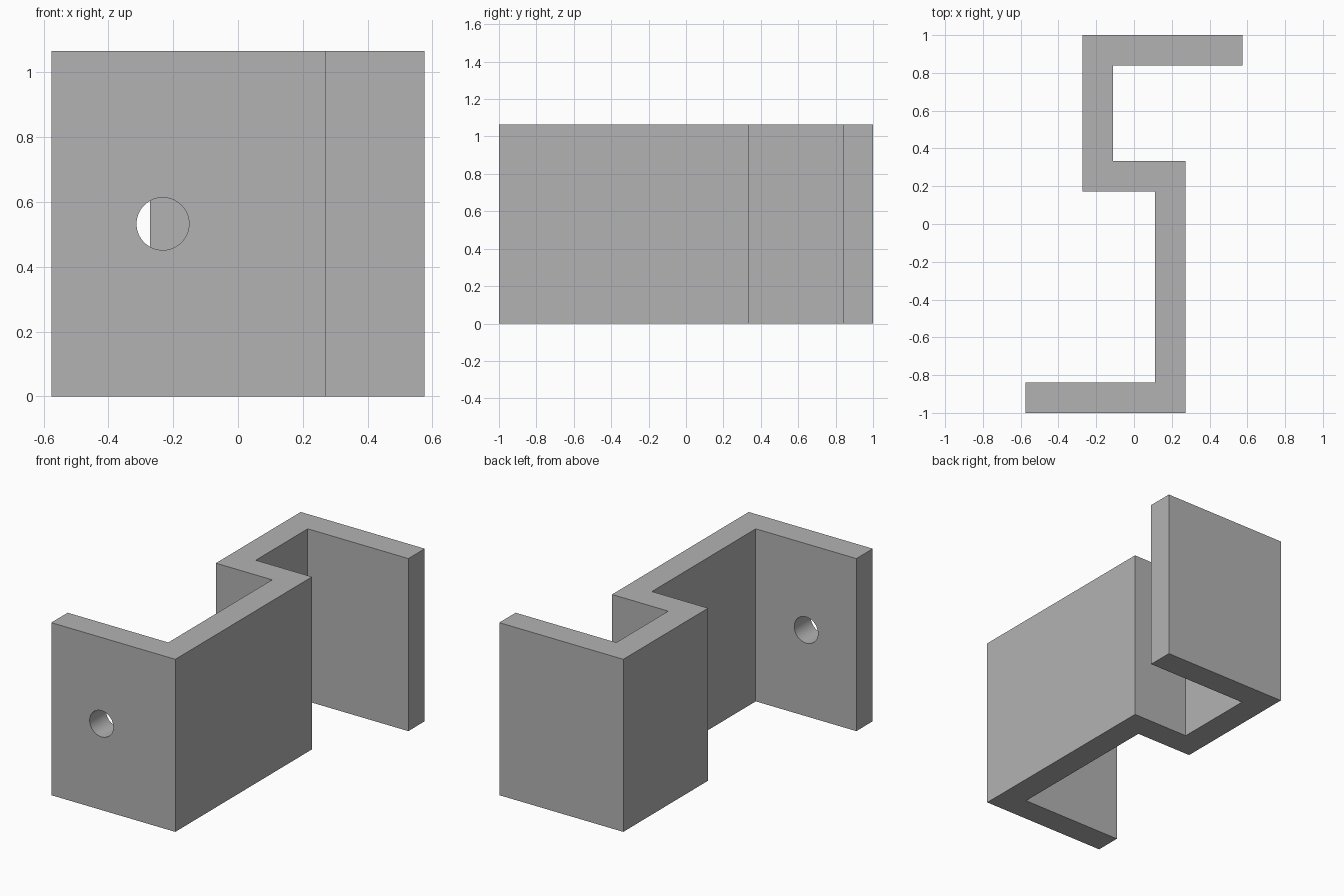
import bpy
import bmesh
from math import radians

cube = bpy.data.objects.get("Cube")
if cube:
    bpy.data.objects.remove(cube, do_unlink=True)

HEIGHT = 1.065
WALL = 0.16
HALF_WIDTH = 0.575   # reach of the two flanges
STEP = 0.272         # outer faces of the upright walls
JOG_BACK = 0.333     # rear face of the middle jog
HOLE_X, HOLE_RADIUS = -0.232, 0.081

# Single plain grey finish
grey = bpy.data.materials.new("plain grey")
grey.use_nodes = True
colour = (0.45, 0.45, 0.45, 1)
grey.diffuse_color = colour
grey.node_tree.nodes["Principled BSDF"].inputs["Base Color"].default_value = colour

# Stepped bracket: closed profile extruded upwards
inner = STEP - WALL
profile = [
    (-HALF_WIDTH, -1), (STEP, -1), (STEP, JOG_BACK), (-inner, JOG_BACK),
    (-inner, 1 - WALL), (HALF_WIDTH, 1 - WALL), (HALF_WIDTH, 1), (-STEP, 1),
    (-STEP, JOG_BACK - WALL), (inner, JOG_BACK - WALL),
    (inner, WALL - 1), (-HALF_WIDTH, WALL - 1),
]
bm = bmesh.new()
base = bm.faces.new([bm.verts.new((x, y, 0)) for x, y in profile])
result = bmesh.ops.extrude_face_region(bm, geom=[base])
top = [v for v in result["geom"] if isinstance(v, bmesh.types.BMVert)]
bmesh.ops.translate(bm, verts=top, vec=(0, 0, HEIGHT))
bmesh.ops.recalc_face_normals(bm, faces=bm.faces)
mesh = bpy.data.meshes.new("stepped_bracket")
bm.to_mesh(mesh)
bm.free()
bracket = bpy.data.objects.new("stepped_bracket", mesh)
bpy.context.collection.objects.link(bracket)
mesh.materials.append(grey)

# Round bolt hole through the front flange
bpy.ops.mesh.primitive_cylinder_add(
    vertices=64, radius=HOLE_RADIUS, depth=WALL * 2,
    location=(HOLE_X, WALL / 2 - 1, HEIGHT / 2), rotation=(radians(90), 0, 0))
cutter = bpy.context.object
cutter.name = "bolt_hole_cutter"
cutter.data.materials.append(grey)
cutter.hide_render = True

cut = bracket.modifiers.new("bolt_hole", "BOOLEAN")
cut.operation = "DIFFERENCE"
cut.solver = "EXACT"
cut.object = cutter

bpy.ops.object.select_all(action="DESELECT")
bracket.select_set(True)
bpy.context.view_layer.objects.active = bracket
bpy.ops.object.modifier_apply(modifier=cut.name)
bpy.data.objects.remove(cutter, do_unlink=True)
bpy.ops.object.shade_smooth_by_angle(angle=radians(30))
